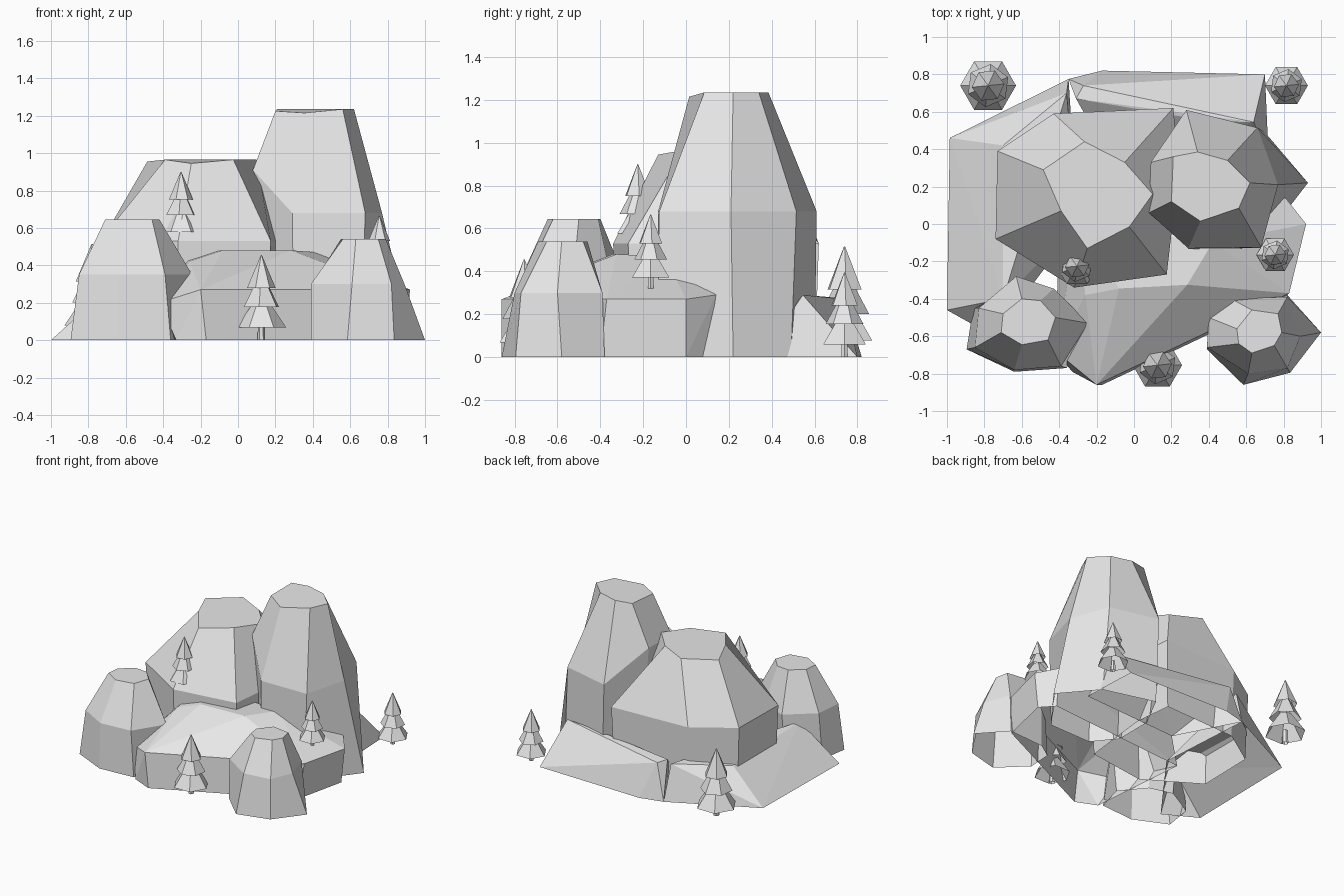
import bpy
import bmesh
import math

default_cube = bpy.data.objects.get("Cube")
if default_cube:
    bpy.data.objects.remove(default_cube, do_unlink=True)

# One plain grey for the whole scene
stone_grey = bpy.data.materials.new("stone_grey")
stone_grey.use_nodes = True
stone_grey.diffuse_color = (0.8, 0.8, 0.8, 1)
stone_grey.node_tree.nodes["Principled BSDF"].inputs["Base Color"].default_value = (0.8, 0.8, 0.8, 1)


def finish(bm, name):
    """Open the flat undersides and make a flat shaded grey object."""
    bmesh.ops.recalc_face_normals(bm, faces=bm.faces[:])
    bm.normal_update()
    undersides = [face for face in bm.faces if face.normal.z < -0.99]
    bmesh.ops.delete(bm, geom=undersides, context='FACES')
    mesh = bpy.data.meshes.new(name)
    bm.to_mesh(mesh)
    bm.free()
    mesh.materials.append(stone_grey)
    obj = bpy.data.objects.new(name, mesh)
    bpy.context.scene.collection.objects.link(obj)
    return obj


def boulder(name, *levels):
    """Skin faceted rings, each given as (height, outline); a third value lifts a corner."""
    bm = bmesh.new()
    rings = [[bm.verts.new((x, y, height + sum(lift))) for x, y, *lift in outline]
             for height, outline in levels]
    count = len(rings[0])
    for lower, upper in zip(rings, rings[1:]):
        for i in range(count):
            j = (i + 1) % count
            bm.faces.new((lower[i], lower[j], upper[j], upper[i]))
    bm.faces.new(rings[0])
    bm.faces.new(rings[-1])
    return finish(bm, name)


def shrink(outline, factor):
    """Pull an outline in towards its own middle."""
    cx = sum(x for x, y in outline) / len(outline)
    cy = sum(y for x, y in outline) / len(outline)
    return [(cx + (x - cx) * factor, cy + (y - cy) * factor) for x, y in outline]


def slab(name, ground, upper):
    """Wrap ground corners and raised corners in a convex block."""
    bm = bmesh.new()
    for x, y in ground:
        bm.verts.new((x, y, 0))
    for corner in upper:
        bm.verts.new(corner)
    bmesh.ops.convex_hull(bm, input=bm.verts[:])
    loose = [v for v in bm.verts if not v.link_faces]
    bmesh.ops.delete(bm, geom=loose, context='VERTS')
    bmesh.ops.dissolve_limit(bm, angle_limit=math.radians(2),
                             verts=bm.verts[:], edges=bm.edges[:])
    return finish(bm, name)


def ring(bm, radius, z, turn, sides=6):
    return [bm.verts.new((radius * math.cos(turn + math.tau * i / sides),
                          radius * math.sin(turn + math.tau * i / sides), z))
            for i in range(sides)]


def tier(bm, low, high, turn):
    """Closed tapered tier between (radius, height) pairs."""
    bottom = ring(bm, *low, turn)
    top = ring(bm, *high, turn)
    bm.faces.new(bottom)
    bm.faces.new(top)
    for i in range(len(bottom)):
        j = (i + 1) % len(bottom)
        bm.faces.new((bottom[i], bottom[j], top[j], top[i]))


def pine(name, location, height):
    """Pine of unit height: a trunk and three skirts, scaled to size."""
    bm = bmesh.new()
    tier(bm, (0.045, 0), (0.04, 0.2), 0)
    tier(bm, (0.29, 0.15), (0.09, 0.45), 0)
    tier(bm, (0.225, 0.39), (0.07, 0.68), 0.4)
    tier(bm, (0.17, 0.61), (0.006, 1), 0.1)
    obj = finish(bm, name)
    obj.location = location
    obj.scale = (height, height, height)
    return obj


# Tall spire, flaring towards the ground and bulging over the broad rock
boulder("tall_rock",
        (0, [(.93, .22), (.7, .49), (.3, .6), (.16, .33), (.16, .03), (.3, -.14), (.66, -.13)]),
        (.68, [(.77, .21), (.66, .515), (.28, .61), (.09, .33, .23), (.08, .06, .23), (.29, -.13), (.68, -.125)]),
        (1.235, [(.62, .22), (.5, .34), (.34, .385), (.21, .36), (.2, .12, -.01), (.355, .015, -.02), (.56, .085)]))

# Broad rock behind the terrace
broad_outline = [(.21, .62), (-.43, .59), (-.73, .39), (-.74, -.08), (-.32, -.34), (.175, -.27), (.24, .3)]
boulder("broad_rock",
        (0, shrink(broad_outline, .96)),
        (.53, broad_outline),
        (.965, [(-.05, .33), (-.265, .44), (-.485, .29, -.01), (-.39, .07), (-.25, -.13, -.02),
                (-.025, -.015), (.1, .16)]))

# Two small boulders at the front corners
boulder("front_right_rock",
        (0, [(-.45, -.37), (-.63, -.32), (-.86, -.45), (-.895, -.67), (-.64, -.79), (-.36, -.77), (-.3, -.55)]),
        (.35, [(-.43, -.345), (-.63, -.28), (-.83, -.45), (-.85, -.66), (-.64, -.78), (-.39, -.76), (-.245, -.53)]),
        (.645, [(-.5, -.41), (-.6, -.4), (-.7, -.48), (-.71, -.58), (-.6, -.645), (-.46, -.62), (-.42, -.5)]))
boulder("front_left_rock",
        (0, [(.82, -.38), (.52, -.4), (.4, -.48), (.39, -.67), (.585, -.86), (.835, -.795), (1, -.58)]),
        (.3, [(.82, -.39), (.52, -.4), (.4, -.5), (.39, -.66), (.61, -.8), (.82, -.77), (.89, -.6)]),
        (.54, [(.77, -.48), (.63, -.46), (.55, -.56), (.56, -.64), (.63, -.69), (.75, -.65), (.79, -.58)]))

# Terrace joining the rocks
slab("terrace",
     [(-.33, -.79), (-.17, -.86), (.5, -.5), (.8, -.4), (.89, 0), (.8, .1), (-.4, 0)],
     [(-.42, -.68, .2), (-.2, -.86, .27), (.48, -.52, .27), (.83, -.37, .27), (.92, 0, .27), (.81, .14, .29),
      (-.26, -.38, .42), (-.08, -.345, .48), (.285, -.325, .48), (.42, -.1, .47), (-.3, 0, .45)])

# Low sloping ledges at the outer side and the back
slab("side_ledge",
     [(-1, -.46), (-.985, .46), (-.35, .775), (-.3, 0), (-.75, -.6)],
     [(-.7, -.4, .27), (-.7, .42, .24), (-.36, .7, .27)])
slab("back_ledge",
     [(.7, .8), (-.17, .82), (-.35, .775), (-.1, .3), (.72, .35)],
     [(.64, .545, .29), (.4, .55, .28), (-.27, .74, .27), (-.31, .67, .28)])

# Pines
pine("front_pine", (.125, -.755, 0), .455)
pine("broad_rock_pine", (-.305, -.225, .52), .38)
pine("terrace_pine", (.755, -.165, .32), .345)
pine("back_right_pine", (-.78, .74, 0), .515)
pine("back_left_pine", (.815, .74, 0), .395)
